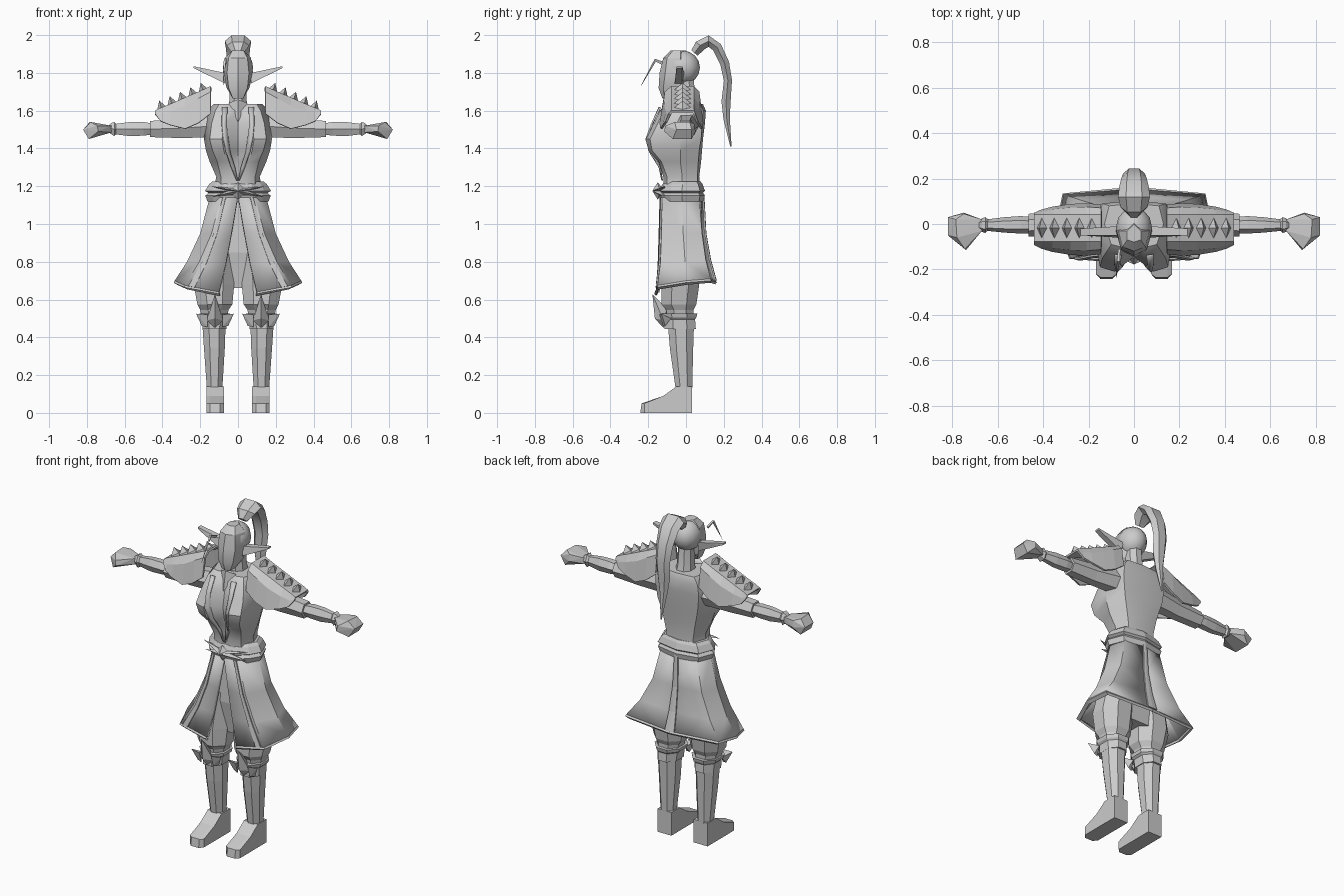
import bpy, bmesh, math
from mathutils import Vector

grey = bpy.data.materials.new("plain_grey")
grey.diffuse_color = (0.6, 0.6, 0.6, 1)


def finish(name, bm, mirror=False, thick=0, smooth=None):
    bmesh.ops.recalc_face_normals(bm, faces=bm.faces[:])
    me = bpy.data.meshes.new(name)
    bm.to_mesh(me)
    bm.free()
    ob = bpy.data.objects.new(name, me)
    bpy.context.collection.objects.link(ob)
    me.materials.append(grey)
    if thick:
        m = ob.modifiers.new("thickness", 'SOLIDIFY')
        m.thickness, m.offset = thick, -1
    if mirror:
        ob.modifiers.new("mirror", 'MIRROR').use_mirror_merge = False
    if smooth:
        bpy.ops.object.select_all(action='DESELECT')
        ob.select_set(True)
        bpy.context.view_layer.objects.active = ob
        bpy.ops.object.shade_smooth_by_angle(angle=math.radians(smooth))
    return ob


def loft(name, rings, closed=True, caps=True, **kw):
    """Skin a list of equal-length point rings."""
    bm = bmesh.new()
    vs = [[bm.verts.new(p) for p in r] for r in rings]
    n = len(rings[0])
    for a, b in zip(vs, vs[1:]):
        for i in range(n if closed else n - 1):
            j = (i + 1) % n
            bm.faces.new((a[i], a[j], b[j], b[i]))
    if closed and caps:
        bm.faces.new(vs[0])
        bm.faces.new(vs[-1])
    return finish(name, bm, **kw)


def hull(name, pts, **kw):
    bm = bmesh.new()
    for p in pts:
        bm.verts.new(p)
    bmesh.ops.convex_hull(bm, input=bm.verts[:])
    return finish(name, bm, **kw)


def sym(z, half):
    """Full ring at height z from a half outline running front centre to back centre."""
    return [(x, y, z) for x, y in half] + [(-x, y, z) for x, y in half[-2:0:-1]]


def oct_z(z, x0, x1, y0, y1, c=0.28):
    """Chamfered box outline at height z."""
    dx, dy = (x1 - x0) * c, (y1 - y0) * c
    return [(x0 + dx, y0, z), (x1 - dx, y0, z), (x1, y0 + dy, z), (x1, y1 - dy, z),
            (x1 - dx, y1, z), (x0 + dx, y1, z), (x0, y1 - dy, z), (x0, y0 + dy, z)]


def hex_x(x, y0, y1, z0, z1):
    """Six-sided outline across the arm."""
    m, d = (z0 + z1) / 2, (y1 - y0) * 0.25
    return [(x, y0, m), (x, y0 + d, z1), (x, y1 - d, z1), (x, y1, m), (x, y1 - d, z0), (x, y0 + d, z0)]


# Torso with bust
loft("torso", [
    sym(1.20, [(0, -.12), (.05, -.12), (.09, -.10), (.125, -.02), (.09, .06), (0, .075)]),
    sym(1.25, [(0, -.12), (.05, -.12), (.09, -.10), (.115, -.02), (.09, .06), (0, .07)]),
    sym(1.33, [(0, -.125), (.06, -.145), (.11, -.13), (.15, -.03), (.105, .065), (0, .08)]),
    sym(1.39, [(0, -.135), (.075, -.20), (.135, -.18), (.17, -.03), (.12, .07), (0, .085)]),
    sym(1.45, [(0, -.145), (.085, -.21), (.15, -.19), (.18, -.03), (.135, .08), (0, .09)]),
    sym(1.53, [(0, -.13), (.07, -.17), (.14, -.15), (.175, -.02), (.145, .085), (0, .10)]),
    sym(1.60, [(0, -.11), (.06, -.14), (.12, -.12), (.16, -.01), (.14, .09), (0, .105)]),
    sym(1.635, [(0, -.06), (.06, -.10), (.10, -.09), (.13, 0), (.11, .08), (0, .09)]),
], smooth=35)
# Lapel running down to the waist
loft("lapel", [[(.055, -.145, 1.62), (.085, -.14, 1.62)], [(.06, -.18, 1.53), (.085, -.185, 1.53)],
               [(.05, -.19, 1.45), (.075, -.215, 1.45)], [(.04, -.175, 1.38), (.06, -.195, 1.38)],
               [(.015, -.14, 1.30), (.035, -.145, 1.30)], [(.0, -.13, 1.23), (.008, -.13, 1.23)]],
     closed=False, thick=.008, mirror=True, smooth=35)
loft("neck", [oct_z(1.56, -.06, .06, -.06, .085), oct_z(1.66, -.045, .045, -.05, .05),
              oct_z(1.78, -.04, .04, -.05, .04)], smooth=35)
hull("scarf_point", [(-.05, -.09, 1.64), (.05, -.09, 1.64), (0, -.12, 1.66), (0, -.14, 1.54), (0, -.07, 1.60)])

# Head, face and ears
bm = bmesh.new()
bmesh.ops.create_uvsphere(bm, u_segments=12, v_segments=8, radius=1)
for v in bm.verts:
    v.co = (v.co.x * .08, v.co.y * .092 - .018, v.co.z * .09 + 1.828)
finish("skull", bm, smooth=50)
loft("face", [
    sym(1.665, [(0, -.125), (.028, -.115), (.028, -.07), (0, -.06)]),
    sym(1.72, [(0, -.145), (.05, -.12), (.06, -.03), (0, 0)]),
    sym(1.80, [(0, -.14), (.058, -.11), (.08, -.03), (0, .03)]),
    sym(1.88, [(0, -.12), (.05, -.10), (.068, -.03), (0, .03)]),
    sym(1.918, [(0, -.08), (.03, -.07), (.03, -.03), (0, 0)])], smooth=30)
hull("ear", [(x, y, z) for x, y, z in (
    (.07, -.06, 1.745), (.07, -.02, 1.745), (.07, -.05, 1.80), (.07, -.01, 1.80),
    (.235, -.05, 1.825), (.235, -.02, 1.825), (.235, -.05, 1.835), (.235, -.02, 1.835))], mirror=True)
loft("loose_strand", [[(-.06, -.11, 1.855), (-.07, -.11, 1.855), (-.065, -.12, 1.84)],
                      [(-.062, -.165, 1.875), (-.075, -.165, 1.875), (-.068, -.16, 1.86)],
                      [(-.078, -.235, 1.735), (-.08, -.235, 1.735), (-.079, -.24, 1.73)]])

# Ponytail: (y, z, half width, half depth, direction of travel in degrees)
tail = [(.045, 1.905, .03, .025, 50), (.075, 1.945, .06, .035, 50), (.12, 1.968, .07, .035, 0),
        (.165, 1.935, .065, .03, -50), (.205, 1.85, .055, .028, -70), (.222, 1.76, .048, .025, -85),
        (.212, 1.65, .04, .028, -90), (.215, 1.56, .025, .02, -75), (.238, 1.41, .004, .004, -75)]
rings = []
for y, z, w, d, a in tail:
    ny, nz = -math.sin(math.radians(a)), math.cos(math.radians(a))
    rings.append([(w * math.cos(t), y + ny * d * math.sin(t), z + nz * d * math.sin(t))
                  for t in [k * math.pi / 3 for k in range(6)]])
loft("ponytail", rings, smooth=35)

# Arms and hands
loft("sleeve", [hex_x(.12, -.06, .07, 1.46, 1.58), hex_x(.30, -.05, .05, 1.455, 1.56),
                hex_x(.465, -.055, .045, 1.46, 1.545)], mirror=True)
loft("forearm", [hex_x(.44, -.04, .03, 1.475, 1.53), hex_x(.50, -.042, .035, 1.468, 1.54),
                 hex_x(.57, -.038, .03, 1.465, 1.54), hex_x(.65, -.03, .02, 1.475, 1.53)], mirror=True)
loft("wrist_cuff", [hex_x(.64, -.025, .018, 1.485, 1.525), hex_x(.655, -.04, .03, 1.465, 1.54),
                    hex_x(.67, -.035, .025, 1.475, 1.535), hex_x(.685, -.025, .015, 1.485, 1.52)], mirror=True)
hull("hand", [(.67, -.03, 1.485), (.67, .02, 1.485), (.67, -.03, 1.52), (.67, .02, 1.52),
              (.74, -.115, 1.49), (.745, -.11, 1.52), (.75, .05, 1.49), (.75, .045, 1.53),
              (.78, -.06, 1.54), (.785, .02, 1.54), (.79, -.07, 1.45), (.79, .03, 1.45),
              (.82, -.05, 1.50), (.82, .03, 1.50)], mirror=True)

# Shoulder guards: x, top z, middle z, bottom z, outer half depth
rows = [(.145, 1.73, 1.70, 1.585, .115), (.21, 1.70, 1.665, 1.535, .122), (.28, 1.67, 1.625, 1.505, .118),
        (.36, 1.635, 1.595, 1.525, .105), (.41, 1.615, 1.58, 1.545, .09), (.44, 1.60, 1.59, 1.585, .075)]
c = -.018
loft("shoulder_guard", [[(x, c - w, b), (x, c - .65 * w - .02, m), (x, c - .06, t), (x, c + .06, t),
                         (x, c + .6 * w + .02, m), (x, c + .9 * w, b)] for x, t, m, b, w in rows],
     closed=False, thick=.012, mirror=True)
bm = bmesh.new()
for i in range(5):
    x, z = .185 + .055 * i, 1.705 - .0235 * i
    b = [bm.verts.new(p) for p in ((x - .024, c, z + .012), (x, c - .05, z), (x + .024, c, z - .012), (x, c + .05, z))]
    tip = bm.verts.new((x + .012, c, z + .042))
    for k in range(4):
        bm.faces.new((b[k], b[(k + 1) % 4], tip))
    bm.faces.new(b)
finish("shoulder_spikes", bm, mirror=True)

# Belt and star buckle
belt = [(0, -.135), (.075, -.125), (.13, -.08), (.165, -.02), (.13, .07), (0, .095)]
loft("belt", [sym(z, [(x * s, y * s) for x, y in belt]) for z, s in
              ((1.225, .82), (1.21, .93), (1.175, 1.06), (1.165, .95), (1.15, 1.05), (1.12, .98))])
bm = bmesh.new()
star = [(.15, 1.20), (.05, 1.175), (.14, 1.145), (.03, 1.155)]
star = [(0, 1.22), (.03, 1.19)] + star + [(0, 1.13)]
outline = star + [(-x, z) for x, z in star[-2:0:-1]]
ring = [bm.verts.new((x, -.15 + abs(x) * .25, z)) for x, z in outline]
hub, back = bm.verts.new((0, -.178, 1.175)), bm.verts.new((0, -.11, 1.175))
for k in range(len(ring)):
    for apex in (hub, back):
        bm.faces.new((ring[k], ring[(k + 1) % len(ring)], apex))
finish("star_buckle", bm)

# Skirt: open at the front, flared hem; each row is front edge, corner, side, rear corner, rear centre
skirt = [
    [(.003, -.14, 1.14), (.09, -.125, 1.14), (.15, -.02, 1.14), (.12, .07, 1.14), (0, .09, 1.14)],
    [(.035, -.145, .95), (.14, -.13, .95), (.20, -.015, .95), (.165, .085, .95), (0, .10, .95)],
    [(.065, -.15, .79), (.205, -.135, .80), (.27, -.005, .80), (.235, .105, .81), (0, .125, .81)],
    [(.10, -.16, .64), (.28, -.15, .675), (.335, 0, .70), (.31, .13, .71), (0, .155, .70)]]
loft("skirt", skirt, closed=False, thick=.02, mirror=True, smooth=25)


def strip(name, i, j, f0, f1, lift):
    """Raised trim following the skirt between columns i and j."""
    out = []
    for r in skirt:
        a, b = Vector(r[i]), Vector(r[j])
        o = Vector((0, lift, 0))
        out.append([a.lerp(b, f0) + o, a.lerp(b, f1) + o])
    return loft(name, out, closed=False, thick=.009, mirror=True)


strip("skirt_front_trim", 0, 1, .72, .9, -.008)
strip("skirt_back_trim", 4, 3, .0, .1, .008)
hem = [[Vector(p) for p in skirt[-1]], [Vector(p) * .94 for p in skirt[-1]]]
for p, q in zip(*hem):
    q.z = p.z - .012
loft("skirt_hem", hem, closed=False, thick=.012, mirror=True)

# Trousers gathered at the knee
loft("hips", [oct_z(1.12, -.12, .12, -.09, .06), oct_z(.85, -.17, .17, -.10, .07),
              oct_z(.66, -.17, .17, -.07, .05)])
loft("trouser_leg", [oct_z(.90, .01, .19, -.11, .07), oct_z(.68, .02, .235, -.13, .07),
                     oct_z(.575, .03, .215, -.13, .055), oct_z(.545, .05, .20, -.105, .04),
                     oct_z(.50, .06, .19, -.10, .04)], mirror=True)
# Knee band, side points and spike
loft("knee_band", [oct_z(.525, .042, .205, -.13, .06), oct_z(.505, .045, .20, -.125, .055),
                   oct_z(.495, .058, .19, -.115, .048), oct_z(.445, .062, .188, -.115, .052)], mirror=True)
hull("knee_spike", [(.122, -.178, .63), (.122, -.10, .55), (.08, -.12, .49), (.165, -.12, .49),
                    (.122, -.165, .50), (.122, -.12, .45)], mirror=True)
for s, nm in ((-1, "inner"), (1, "outer")):
    hull("knee_point_" + nm, [(.122 + s * .10, -.13, .525), (.122 + s * .04, -.14, .52), (.122 + s * .04, -.12, .455),
                              (.122 + s * .07, -.11, .46), (.122 + s * .06, -.08, .50)], mirror=True)

# Boots
loft("boot_shaft", [oct_z(.46, .066, .188, -.095, .042), oct_z(.34, .07, .18, -.085, .038),
                    oct_z(.13, .083, .165, -.055, .033), oct_z(.08, .083, .165, -.055, .033)], mirror=True)
foot = [(.033, .14), (-.05, .14), (-.12, .09), (-.235, .05), (-.242, .0), (.033, .0)]
loft("boot_foot", [[(x, max(y, -.22) if x in (.075, .168) else y, z) for y, z in foot]
                   for x in (.075, .095, .148, .168)], mirror=True)
